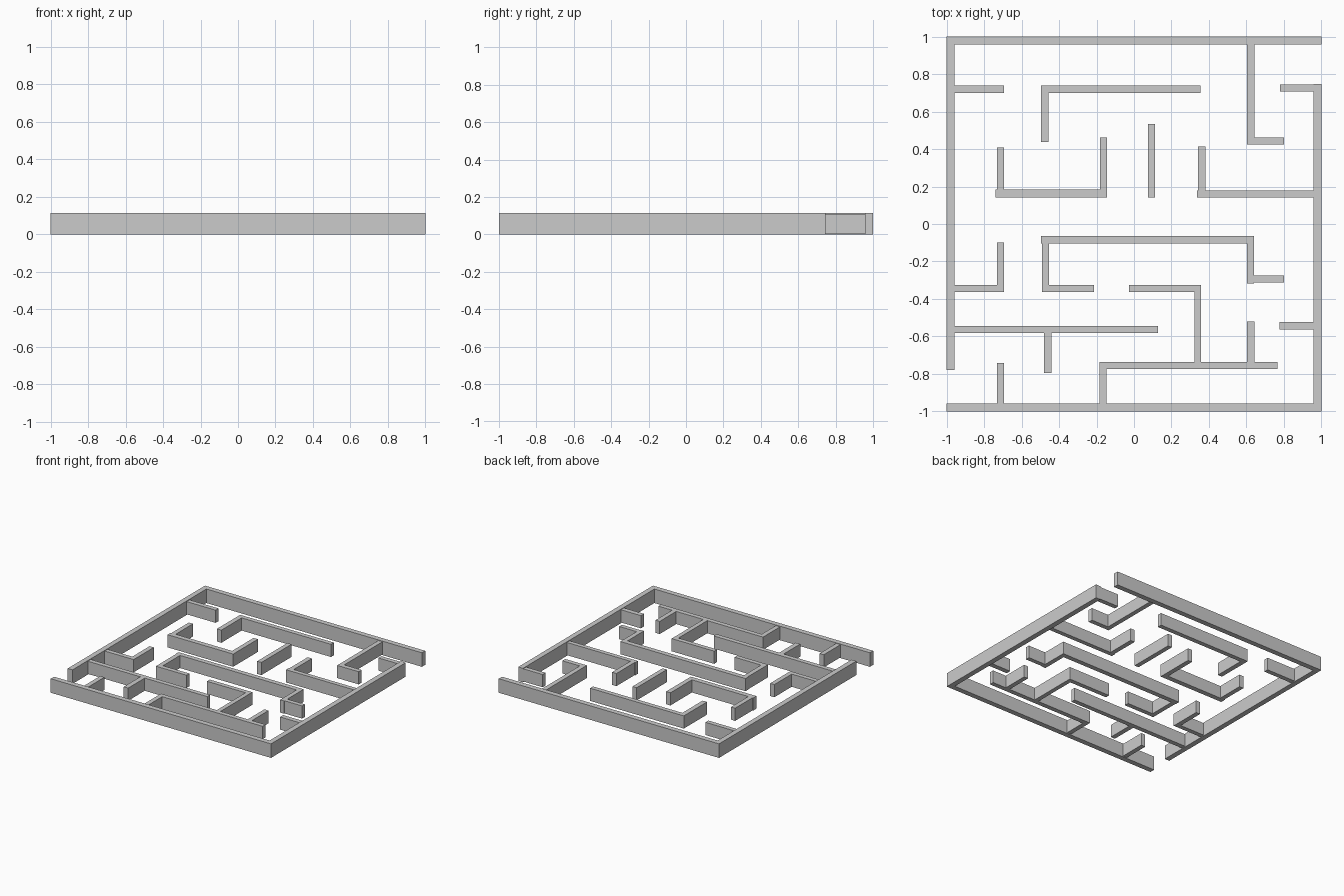
import bpy, bmesh
from mathutils import Matrix


def walls(name, rects, z0, z1):
    """One object made of upright blocks; each rect is (x0, x1, y0, y1)."""
    bm = bmesh.new()
    for x0, x1, y0, y1 in rects:
        size = Matrix.Diagonal((x1 - x0, y1 - y0, z1 - z0, 1))
        centre = Matrix.Translation(((x0 + x1) / 2, (y0 + y1) / 2, (z0 + z1) / 2))
        bmesh.ops.create_cube(bm, size=1, matrix=centre @ size)
    mesh = bpy.data.meshes.new(name)
    bm.to_mesh(mesh)
    bm.free()
    obj = bpy.data.objects.new(name, mesh)
    bpy.context.collection.objects.link(obj)


# Outer walls, with an opening at two opposite corners
T = 0.957
outer = {
    "back_outer_wall": (-1, 1, T, 1),
    "front_outer_wall": (-1, 1, -1, -T),
    "left_outer_wall": (-1, -T, -0.78, T),
    "right_outer_wall": (T, 1, -T, 0.747),
}
for name, rect in outer.items():
    walls(name, [rect], 0, 0.115)

# Inner walls, a touch lower than the outer ones
inner = {
    "back_left_stub": [(-T, -0.693, 0.70, 0.738)],
    "back_hook_wall": [(-0.497, 0.354, 0.70, 0.738), (-0.497, -0.457, 0.437, 0.70)],
    "back_right_hook": [(0.604, 0.642, 0.423, T), (0.642, 0.80, 0.423, 0.461)],
    "back_right_stub": [(0.78, T, 0.706, 0.744)],
    "cup_wall": [(-0.738, -0.143, 0.142, 0.183), (-0.732, -0.694, 0.183, 0.408),
                 (-0.182, -0.143, 0.183, 0.462)],
    "middle_post_wall": [(0.075, 0.113, 0.142, 0.533)],
    "right_corner_wall": [(0.337, T, 0.142, 0.178), (0.342, 0.381, 0.178, 0.414)],
    "centre_long_wall": [(-0.496, 0.641, -0.104, -0.064), (-0.492, -0.454, -0.325, -0.104),
                         (-0.492, -0.214, -0.362, -0.325), (0.604, 0.641, -0.317, -0.104),
                         (0.641, 0.80, -0.312, -0.276)],
    "left_corner_wall": [(-T, -0.694, -0.362, -0.325), (-0.732, -0.694, -0.325, -0.10)],
    "centre_corner_wall": [(-0.028, 0.358, -0.362, -0.325), (0.322, 0.358, -0.736, -0.362)],
    "left_branch_wall": [(-T, 0.128, -0.581, -0.543), (-0.48, -0.44, -0.796, -0.581)],
    "front_left_stub": [(-0.732, -0.694, -T, -0.741)],
    "front_branch_wall": [(-0.184, 0.766, -0.774, -0.736), (-0.184, -0.146, -T, -0.774),
                          (0.604, 0.642, -0.736, -0.521)],
    "front_right_stub": [(0.777, T, -0.564, -0.524)],
}
for name, rects in inner.items():
    walls(name, rects, 0.006, 0.11)
